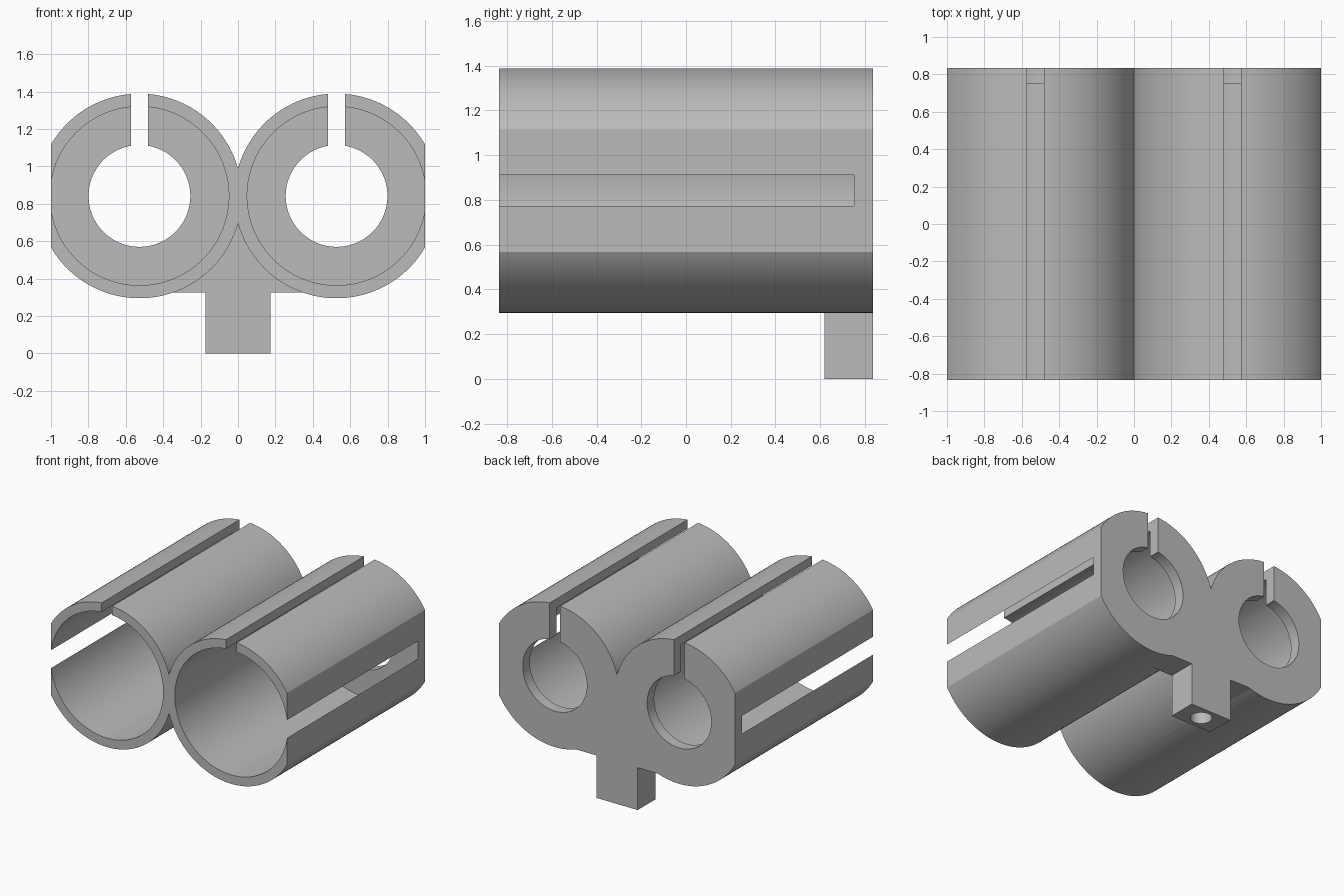
import bpy
import math

old = bpy.data.objects.get("Cube")
if old:
    bpy.data.objects.remove(old, do_unlink=True)

# Main dimensions
CX, CZ = 0.527, 0.842           # tube axis
R_OUT, R_BORE, R_HOLE = 0.547, 0.478, 0.272
BACK = 0.835                    # half length
WALL = 0.75                     # inner face of the end wall
SLOT = 0.045                    # half width of the top slot

grey = bpy.data.materials.new("plain grey")
grey.use_nodes = True
grey.diffuse_color = (0.5, 0.5, 0.5, 1)
grey.node_tree.nodes["Principled BSDF"].inputs["Base Color"].default_value = (0.5, 0.5, 0.5, 1)


def box(name, x0, x1, y0, y1, z0, z1):
    bpy.ops.mesh.primitive_cube_add(
        size=1, location=((x0 + x1) / 2, (y0 + y1) / 2, (z0 + z1) / 2))
    ob = bpy.context.object
    ob.name = name
    ob.scale = (x1 - x0, y1 - y0, z1 - z0)
    bpy.ops.object.transform_apply(location=False, rotation=False, scale=True)
    return ob


def tube(name, x, radius, y0, y1):
    bpy.ops.mesh.primitive_cylinder_add(
        vertices=128, radius=radius, depth=y1 - y0,
        location=(x, (y0 + y1) / 2, CZ), rotation=(math.pi / 2, 0, 0))
    ob = bpy.context.object
    ob.name = name
    return ob


def combine(target, tool, operation):
    mod = target.modifiers.new(operation.lower(), "BOOLEAN")
    mod.operation = operation
    mod.solver = "EXACT"
    mod.object = tool
    bpy.context.view_layer.objects.active = target
    bpy.ops.object.modifier_apply(modifier=mod.name)
    bpy.data.objects.remove(tool, do_unlink=True)


# Two joined tubes with flat outer sides
body = tube("double_tube_holder", CX, R_OUT, -BACK, BACK)
combine(body, tube("second_tube", -CX, R_OUT, -BACK, BACK), "UNION")
combine(body, box("side_trim", -1, 1, -1, 1, 0, 2), "INTERSECT")

# Web and mounting stem at the back
combine(body, box("web", -0.45, 0.45, 0.618, BACK, 0.325, CZ), "UNION")
combine(body, box("stem", -0.175, 0.175, 0.618, BACK, 0, 0.6), "UNION")

# Bores, end holes and top slots
for side in (-1, 1):
    x = side * CX
    combine(body, tube("bore", x, R_BORE, -1, WALL), "DIFFERENCE")
    combine(body, tube("end_hole", x, R_HOLE, 0, 1), "DIFFERENCE")
    combine(body, box("slot", x - SLOT, x + SLOT, -1, 1, CZ, 2), "DIFFERENCE")

# Screw hole in the underside of the stem
bpy.ops.mesh.primitive_cylinder_add(vertices=48, radius=0.076, depth=0.8,
                                    location=(0, 0.727, 0))
combine(body, bpy.context.object, "DIFFERENCE")

# Finish
body.data.materials.clear()
body.data.materials.append(grey)
bpy.ops.object.select_all(action="DESELECT")
body.select_set(True)
bpy.context.view_layer.objects.active = body
bpy.ops.object.transform_apply(location=True, rotation=True, scale=True)
bpy.ops.object.shade_smooth_by_angle(angle=math.radians(25))
